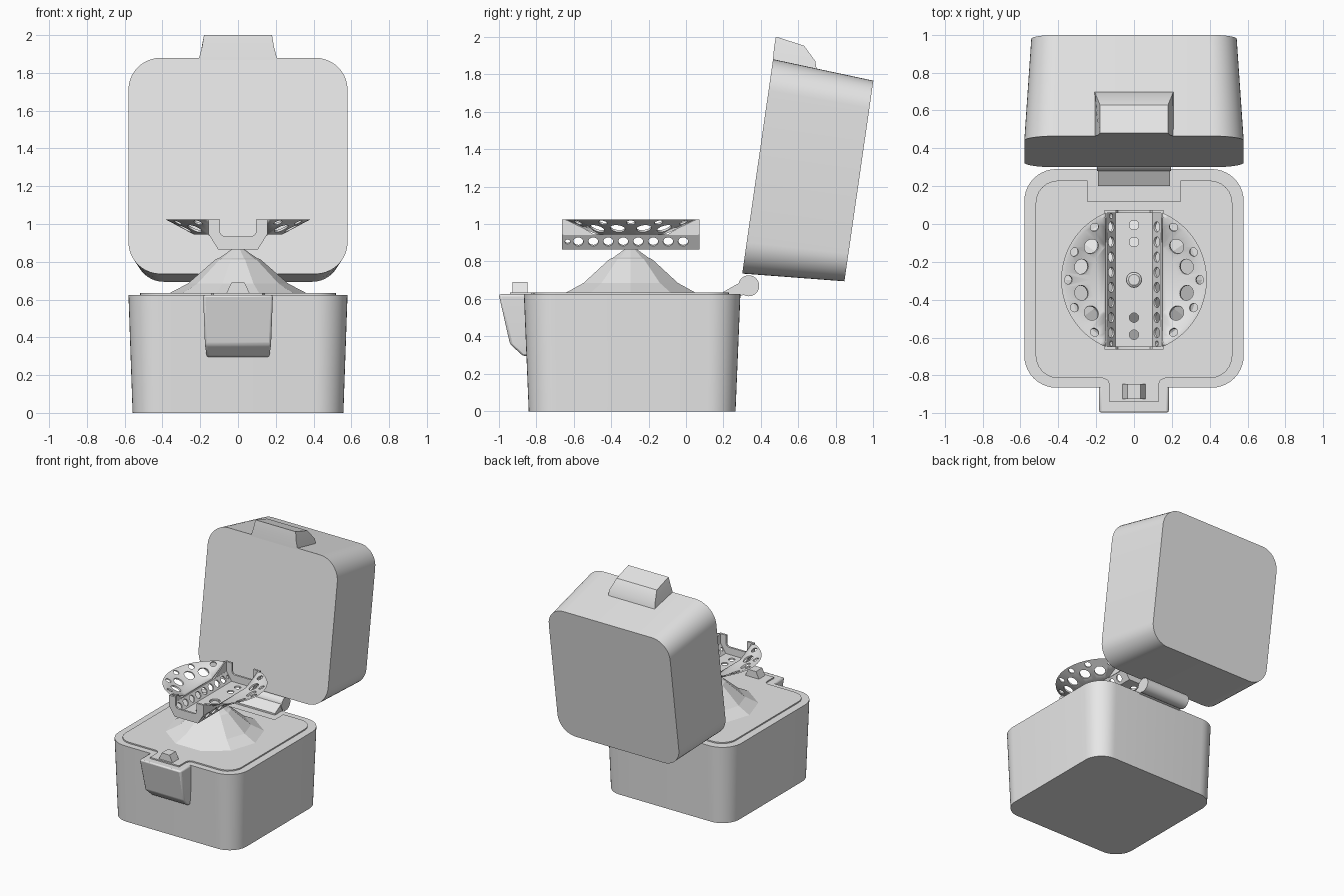
import bpy, bmesh, math
from mathutils import Vector

if "Cube" in bpy.data.objects:
    bpy.data.objects.remove(bpy.data.objects["Cube"], do_unlink=True)

grey = bpy.data.materials.new("light_grey")
grey.use_nodes = True
grey.diffuse_color = (0.8, 0.8, 0.8, 1)
grey.node_tree.nodes["Principled BSDF"].inputs["Base Color"].default_value = (0.8, 0.8, 0.8, 1)


def finish(name, bm, smooth=True):
    bmesh.ops.recalc_face_normals(bm, faces=bm.faces)
    mesh = bpy.data.meshes.new(name)
    bm.to_mesh(mesh)
    bm.free()
    mesh.materials.append(grey)
    ob = bpy.data.objects.new(name, mesh)
    bpy.context.collection.objects.link(ob)
    if smooth:
        activate(ob)
        bpy.ops.object.shade_smooth_by_angle(angle=math.radians(30))
    return ob


def activate(ob):
    bpy.ops.object.select_all(action='DESELECT')
    ob.select_set(True)
    bpy.context.view_layer.objects.active = ob


def loft(name, rings, smooth=True):
    """Skin rings of equal point count and cap both ends."""
    bm = bmesh.new()
    vs = [[bm.verts.new(p) for p in ring] for ring in rings]
    n = len(vs[0])
    for a, b in zip(vs, vs[1:]):
        for i in range(n):
            j = (i + 1) % n
            bm.faces.new((a[i], a[j], b[j], b[i]))
    bm.faces.new(vs[0][::-1])
    bm.faces.new(vs[-1])
    return finish(name, bm, smooth)


def prism(name, pts, axis, a, b):
    """Extrude a 2D profile along x (y,z), y (x,z) or z (x,y)."""
    place = {'x': lambda u, v, w: (w, u, v),
             'y': lambda u, v, w: (u, w, v),
             'z': lambda u, v, w: (u, v, w)}[axis]
    return loft(name, [[place(u, v, w) for u, v in pts] for w in (a, b)])


def mirrored(half):
    return half + [(-x, y) for x, y in reversed(half)]


def rounded(hx, hy, r, n=10):
    pts = []
    for k, (sx, sy) in enumerate(((1, 1), (-1, 1), (-1, -1), (1, -1))):
        for i in range(n + 1):
            t = (k + i / n) * math.pi / 2
            pts.append((sx * (hx - r) + r * math.cos(t), sy * (hy - r) + r * math.sin(t)))
    return pts


def circle(r, z, cy, n):
    return [(r * math.cos(2 * math.pi * i / n), cy + r * math.sin(2 * math.pi * i / n), z)
            for i in range(n)]


def cut(ob, cutter):
    mod = ob.modifiers.new("cut", 'BOOLEAN')
    mod.operation = 'DIFFERENCE'
    mod.solver = 'EXACT'
    mod.object = cutter
    cutter.hide_render = True
    activate(ob)
    bpy.ops.object.modifier_apply(modifier=mod.name)
    bpy.data.objects.remove(cutter, do_unlink=True)


def drills(holes, depth):
    """One cutter from many cylinders: (centre, direction, radius)."""
    bm = bmesh.new()
    for loc, direction, r in holes:
        made = bmesh.ops.create_cone(bm, cap_ends=True, segments=20, radius1=r, radius2=r, depth=depth)
        rot = Vector((0, 0, 1)).rotation_difference(Vector(direction)).to_matrix()
        for v in made["verts"]:
            v.co = rot @ v.co + Vector(loc)
    return finish("drill_cutter", bm, False)


# Lower case: tapered rounded box
loft("base_case", [[(x, y - 0.2875, z) for x, y in rounded(hx, hy, r)]
                   for z, hx, hy, r in ((0, 0.558, 0.552, 0.15), (0.625, 0.58, 0.578, 0.17))])

# Raised deck with rounded corners, rear notch and front tongue
half = [(0.13, -0.94), (0.13, -0.85), (0.14, -0.825), (0.165, -0.815)]
for cy, t0 in ((-0.695, -90), (0.11, 0)):
    half += [(0.40 + 0.12 * math.cos(math.radians(t0 + s * 15)),
              cy + 0.12 * math.sin(math.radians(t0 + s * 15))) for s in range(7)]
half += [(0.245, 0.23), (0.245, 0.12)]
prism("deck_panel", mirrored(half), 'z', 0.6, 0.635)

# Front catch and its button
catch = loft("front_catch", [[(-hw, -0.8, z), (-hw, y, z), (hw, y, z), (hw, -0.8, z)]
                             for z, hw, y in ((0.295, 0.165, -0.87), (0.36, 0.175, -0.94),
                                              (0.625, 0.185, -1.0))])
bevel = catch.modifiers.new("soft_edges", 'BEVEL')
bevel.width, bevel.segments = 0.012, 2
prism("catch_button", [(-0.068, 0.62), (0.068, 0.62), (0.035, 0.69), (-0.035, 0.69)],
      'y', -0.925, -0.845)

# Hinge arm and barrel
prism("hinge_arm", [(0.2, 0.6), (0.2, 0.638), (0.31, 0.70), (0.335, 0.63), (0.27, 0.61)],
      'x', -0.19, 0.19)
prism("hinge_barrel", [(0.335 + 0.056 * math.cos(math.pi * i / 12),
                        0.67 + 0.056 * math.sin(math.pi * i / 12)) for i in range(24)],
      'x', -0.195, 0.195)

# Open lid: tapered rounded box leaning back
tilt = math.radians(8.2)
up = Vector((0, math.sin(tilt), math.cos(tilt)))
out = Vector((0, math.cos(tilt), -math.sin(tilt)))
mid = Vector((0, 0.3825, 1.3075))
loft("lid", [[mid + Vector((x, 0, 0)) + up * v + out * w for x, v in rounded(hx, hv, r)]
             for w, hx, hv, r in ((0, 0.58, 0.578, 0.17), (0.546, 0.543, 0.541, 0.15))])
loft("lid_catch", [[(-h0, y0, z0), (h0, y0, z0), (h1, y1, z1), (-h1, y1, z1)]
                   for h0, y0, z0, h1, y1, z1 in ((0.21, 0.463, 1.865, 0.21, 0.70, 1.81),
                                                  (0.19, 0.47, 1.94, 0.205, 0.69, 1.87),
                                                  (0.18, 0.48, 2.0, 0.18, 0.63, 1.952))])

# Faceted pedestal on the deck
CY = -0.295
loft("pedestal", [circle(r, z, CY, 10) for r, z in ((0.37, 0.63), (0.265, 0.685), (0.12, 0.812),
                                                    (0.10, 0.82), (0.03, 0.868))], smooth=False)

# Perforated bowl forming the two side wings
bowl = loft("tray_wings", [circle(r, z, CY, 64) for r, z in ((0.235, 0.945), (0.385, 1.025),
                                                             (0.365, 1.025), (0.23, 0.957))])
cut(bowl, prism("slot_cutter", [(-0.15, 0.8), (0.15, 0.8), (0.15, 1.2), (-0.15, 1.2)], 'y', -1, 0.5))
for s in (-1, 1):
    a, b = sorted((CY + s * 0.365, CY + s * 0.6))
    cut(bowl, prism("end_cutter", [(-0.6, 0.8), (0.6, 0.8), (0.6, 1.2), (-0.6, 1.2)], 'y', a, b))
holes = []
for side in (0, 180):
    for ring, z, size, angles in ((0.29, 0.978, 0.04, (-38, -14, 14, 38)),
                                  (0.35, 1.01, 0.023, (-53, -25, 0, 25, 53))):
        for ang in angles:
            t = math.radians(ang + side)
            c, s = math.cos(t), math.sin(t)
            holes.append(((ring * c, CY + ring * s, z), (-0.47 * c, -0.47 * s, 0.88), size))
cut(bowl, drills(holes, 0.08))

# Central channel with sloping perforated walls
channel = prism("tray_channel", mirrored([(0.105, 0.865), (0.155, 0.945), (0.142, 0.945), (0.098, 0.877)]),
                'y', CY - 0.36, CY + 0.36)
holes = [((0, CY + d, 0.871), (0, 0, 1), r)
         for d, r in ((0, 0.04), (0.2, 0.025), (-0.2, 0.025), (0.29, 0.025), (-0.29, 0.025))]
for s in (-1, 1):
    rows = [(0.08 * (i - 3.5), 0.027) for i in range(8)] + [(-0.337, 0.014), (0.337, 0.014)]
    holes += [((s * 0.126, CY + d, 0.908), (s * 0.85, 0, -0.53), r) for d, r in rows]
cut(channel, drills(holes, 0.045))

# Notched end plates and the small gussets behind them
plate = mirrored([(0.105, 0.865), (0.155, 0.945), (0.155, 1.025), (0.095, 1.025),
                  (0.095, 0.955), (0.085, 0.94), (0.07, 0.935)])
for s, label in ((-1, "front"), (1, "rear")):
    a, b = sorted((CY + s * 0.368, CY + s * 0.352))
    prism(label + "_tray_end", plate, 'y', a, b)
    for x, hand in ((-0.155, "right"), (0.143, "left")):
        prism(f"{label}_{hand}_gusset", [(CY + s * 0.36, 0.94), (CY + s * 0.36, 1.025),
                                         (CY + s * 0.33, 1.025), (CY + s * 0.19, 0.94)],
              'x', x, x + 0.012)
